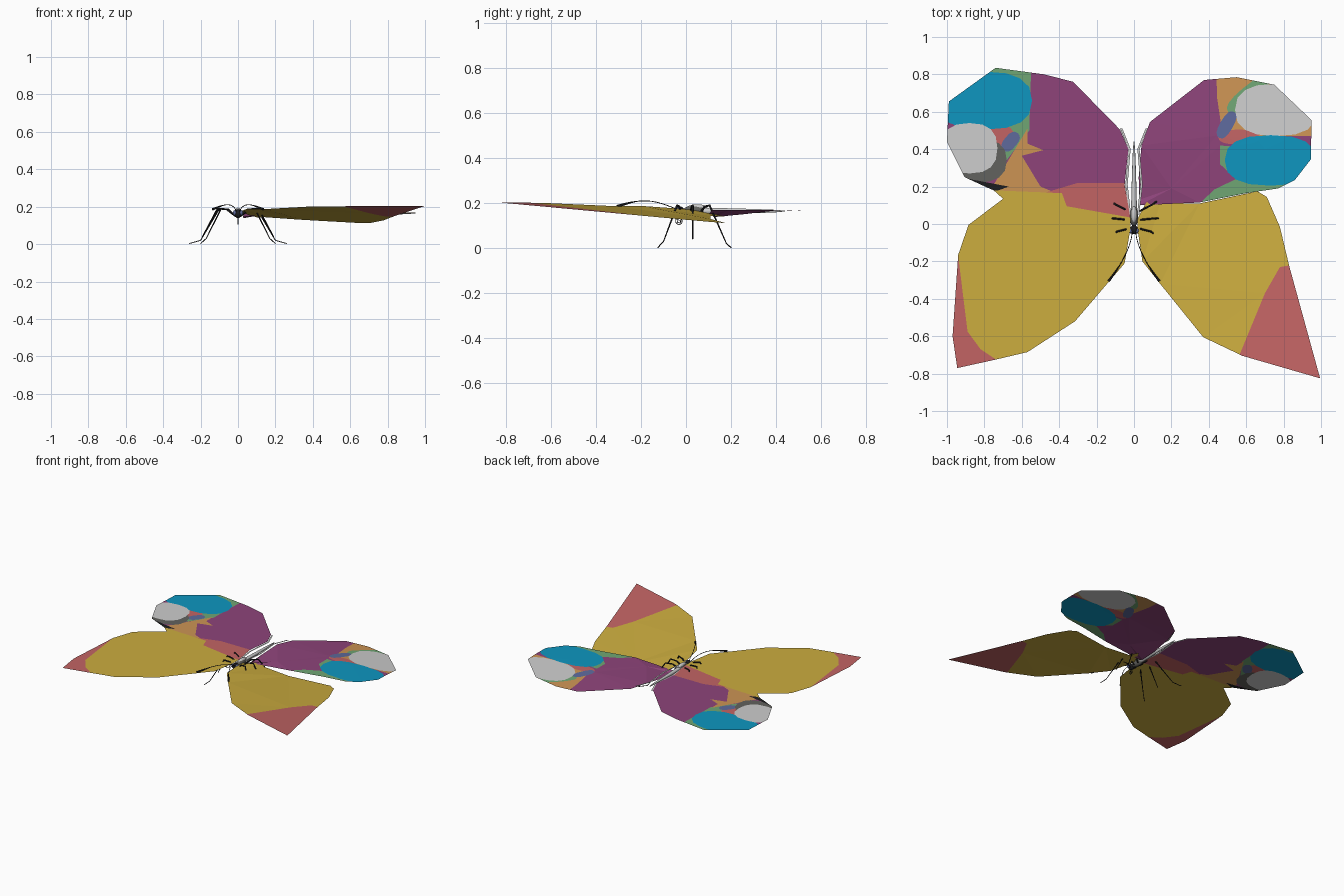
import bpy, bmesh, math
from mathutils import Vector
from mathutils.geometry import delaunay_2d_cdt

if "Cube" in bpy.data.objects:
    bpy.data.objects.remove(bpy.data.objects["Cube"])


def linear(c):
    c /= 255
    return c / 12.92 if c < 0.04 else ((c + 0.055) / 1.055) ** 2.4


MATS = {}


def colour(name, code):
    MATS[name] = bpy.data.materials.new(name)
    MATS[name].diffuse_color = (*[linear(c) for c in bytes.fromhex(code)], 1)


colour("yellow", "ccad3f")
colour("purple", "8e447a")
colour("red", "c26464")
colour("blue", "0e96c0")
colour("light_grey", "cdcdcd")
colour("green", "70a674")
colour("orange", "cc9454")
colour("slate", "5e6a9c")
colour("black", "1c1c1e")
colour("dark_grey", "62625e")


def add_object(name, mesh, colours):
    for c in colours:
        mesh.materials.append(MATS[c])
    ob = bpy.data.objects.new(name, mesh)
    bpy.context.collection.objects.link(ob)
    return ob


def blob(x, y, rx, ry, turn=0, n=16):
    """Rounded patch: a slightly squared, turned ellipse."""
    def soft(v):
        return math.copysign(abs(v) ** 0.8, v)
    c, s = math.cos(math.radians(turn)), math.sin(math.radians(turn))
    loop = []
    for i in range(n):
        a = 2 * math.pi * i / n
        u, v = rx * soft(math.cos(a)), ry * soft(math.sin(a))
        loop.append((x + u * c - v * s, y + u * s + v * c))
    return loop


def wing(name, height, outline, base, *patches):
    """Sheet cut into colour regions; later patches win."""
    regions = [(base, outline), *patches]
    pts, faces = [], []
    for _, loop in regions:
        area = sum(a[0] * b[1] - b[0] * a[1] for a, b in zip(loop, loop[1:] + loop[:1]))
        loop = loop if area > 0 else loop[::-1]
        faces.append(list(range(len(pts), len(pts) + len(loop))))
        pts += [Vector(p) for p in loop]
    v, _, f, _, _, src = delaunay_2d_cdt(pts, [], faces, 1, 0.0005, True)
    kept = [(list(t), max(s)) for t, s in zip(f, src) if 0 in s]
    mesh = bpy.data.meshes.new(name)
    mesh.from_pydata([(p.x, p.y, height(p.x, p.y)) for p in v], [], [t for t, _ in kept])
    names = list(dict.fromkeys(c for c, _ in regions))
    add_object(name, mesh, names)
    for poly, (_, i) in zip(mesh.polygons, kept):
        poly.material_index = names.index(regions[i][0])
    bm = bmesh.new()
    bm.from_mesh(mesh)
    bmesh.ops.delete(bm, geom=[p for p in bm.verts if not p.link_faces], context='VERTS')
    bm.to_mesh(mesh)
    bm.free()


def tube(name, points, radius, tint="black", sides=2):
    """Round tube along a path; radius is a rule of the position 0..1."""
    cu = bpy.data.curves.new(name, 'CURVE')
    cu.dimensions = '3D'
    cu.bevel_depth, cu.bevel_resolution, cu.use_fill_caps = 1, sides - 1, True
    sp = cu.splines.new('POLY')
    sp.points.add(len(points) - 1)
    for i, (p, co) in enumerate(zip(sp.points, points)):
        p.co, p.radius = (*co, 1), radius(i / (len(points) - 1))
    tmp = bpy.data.objects.new(name + "_path", cu)
    bpy.context.collection.objects.link(tmp)
    bpy.context.view_layer.update()
    mesh = bpy.data.meshes.new_from_object(tmp.evaluated_get(bpy.context.evaluated_depsgraph_get()))
    bpy.data.objects.remove(tmp)
    mesh.materials.clear()
    return add_object(name, mesh, [tint])


def ellipsoid(name, loc, size, tint):
    bm = bmesh.new()
    bmesh.ops.create_uvsphere(bm, u_segments=14, v_segments=8, radius=1)
    for v in bm.verts:
        v.co = Vector([v.co[i] * size[i] + loc[i] for i in range(3)])
    for f in bm.faces:
        f.smooth = True
    mesh = bpy.data.meshes.new(name)
    bm.to_mesh(mesh)
    bm.free()
    return add_object(name, mesh, [tint])


# heights of the sheets
def flat(x, y):
    return 0.18


def front_tilt(x, y):
    return 0.147 - 0.027 * x - 0.1 * y + 0.03 * math.exp(-max(x, 0) / 0.15)


def rear_tilt(x, y):
    return 0.17 - 0.06 * max(0, y - 0.45) - 0.04 * math.exp(-(x * x + (y - 0.17) ** 2) / 0.01)


# yellow front wings with red tips
seam = [(-.7, .135), (-.75, .18), (-.385, .165), (-.36, .095), (-.02, .035)]
edge = [(-.02, -.03), (-.05, -.21), (-.315, -.52), (-.57, -.685), (-.74, -.725),
        (-.945, -.77), (-.97, -.6), (-.94, -.165), (-.885, -.005)]
wing("left_front_wing", flat, edge + seam, "yellow",
     ("red", [(-.945, -.13), (-.89, -.575), (-.82, -.67), (-.73, -.73), (-1, -.8)]))
edge = [(.02, -.035), (.045, -.2), (.14, -.32), (.37, -.605), (.58, -.705), (.995, -.825), (.83, -.225),
        (.78, -.015), (.71, .145), (.66, .175), (.35, .11), (.14, .11), (.11, .18), (.06, .105), (.02, .03)]
wing("right_front_wing", front_tilt, edge, "yellow",
     ("red", [(.84, -.22), (.78, -.23), (.7, -.37), (.56, -.71), (1.02, -.85)]))

# patterned rear wings
edge = [(-.05, .21), (-.03, .4), (-.075, .505), (-.325, .76), (-.48, .8), (-.74, .835),
        (-.99, .655), (-1, .44), (-.905, .25), (-.785, .195)]
wing("left_rear_wing", flat, edge + seam[1:], "purple",
     ("green", [(-.8, .85), (-.55, .83), (-.56, .5), (-.75, .25)]),
     ("orange", [(-.57, .51), (-.57, .43), (-.485, .395), (-.6, .365), (-.5, .2), (-.38, .15), (-.78, .16)]),
     ("red", [(-.5, .16), (-.3, .22), (-.05, .22), (-.01, .03), (-.38, .08)]),
     ("red", blob(-.72, .46, .08, .07)),
     ("slate", blob(-.66, .44, .06, .035, 50)),
     ("blue", blob(-.8, .66, .255, .155)),
     ("dark_grey", blob(-.85, .34, .17, .12)),
     ("black", [(-.93, .25), (-.67, .2), (-.78, .16)]),
     ("light_grey", blob(-.88, .405, .15, .135)))
edge = [(.03, .1), (.025, .25), (.04, .42), (.085, .545), (.375, .77), (.55, .785), (.75, .745),
        (.95, .555), (.945, .345), (.86, .235), (.77, .19), (.6, .165), (.35, .115)]
wing("right_rear_wing", rear_tilt, edge, "purple",
     ("purple", [(.03, .13), (.2, .19), (.03, .25)]),
     ("orange", [(.44, .8), (.445, .67), (.475, .47), (.97, .47), (.97, .8)]),
     ("green", blob(.61, .69, .14, .045, 40)),
     ("red", blob(.56, .465, .11, .04)),
     ("slate", blob(.495, .53, .08, .035, 60)),
     ("green", [(.46, .42), (.46, .32), (.545, .24), (.43, .185), (.33, .09), (.95, .2), (.7, .4)]),
     ("light_grey", blob(.76, .61, .22, .14)),
     ("blue", blob(.73, .34, .245, .135)))

# pale folds beside the abdomen
for side, label in ((-1, "left"), (1, "right")):
    line = [(.062, .51), (.018, .4), (.034, .21), (.016, .05)]
    loop = line + [(x + .012, y) for x, y in line[::-1]]
    wing(label + "_fold", lambda x, y: 0.176, [(side * x, y) for x, y in loop], "light_grey")

# body
tube("abdomen", [(0, .07 + .037 * i, .165) for i in range(11)],
     lambda t: .002 + .014 * (1 - t) ** .6, "light_grey", 4)
ellipsoid("thorax", (0, .04, .165), (.022, .055, .026), "dark_grey")
ellipsoid("thorax_back", (0, .05, .18), (.015, .045, .015), "light_grey")
ellipsoid("head", (0, -.03, .163), (.022, .024, .024), "black")

# coiled mouth tube
coil = []
for i in range(30):
    a, r = i * 0.45, 0.018 - 0.0005 * i
    coil.append((0, -.03 - r * math.sin(a), .12 + r * math.cos(a)))
tube("coiled_tongue", [(0, -.045, .15)] + coil, lambda t: .002)

for side, label in ((-1, "left"), (1, "right")):
    ellipsoid(label + "_eye", (side * .016, -.036, .167), (.012, .015, .015), "slate")
    # jointed legs: root, knee, ankle, toe
    for part, root, knee, ankle, toe in (
            ("front", -.02, (.09, -.04), (.17, -.1, .03), (.2, -.125, .003)),
            ("middle", .02, (.11, .03), (.18, .03, .06), (.19, .03, .04)),
            ("hind", .06, (.1, .105), (.2, .18, .02), (.26, .2, .003))):
        hip = (knee[0] * .55, (root + knee[1]) / 2, .185)
        path = [(.015, root, .15), hip, (*knee, .19), ankle, toe]
        tube(f"{label}_{part}_leg", [(side * x, y, z) for x, y, z in path],
             lambda t: .005 if t < .6 else .0025)
    # arched antennae with clubbed tips
    feeler = []
    for i in range(13):
        t = i / 12
        feeler.append((side * (.01 + .125 * t ** 1.6), -.045 - .26 * t,
                       .175 + .011 * t + .03 * math.sin(math.pi * t)))
    tube(label + "_antenna", feeler, lambda t: .002 + .005 * max(0, t - .65) / .35)

for m in bpy.data.materials:
    if m.users and not m.is_grease_pencil:
        m.use_nodes = True
        m.node_tree.nodes["Principled BSDF"].inputs["Base Color"].default_value = m.diffuse_color
